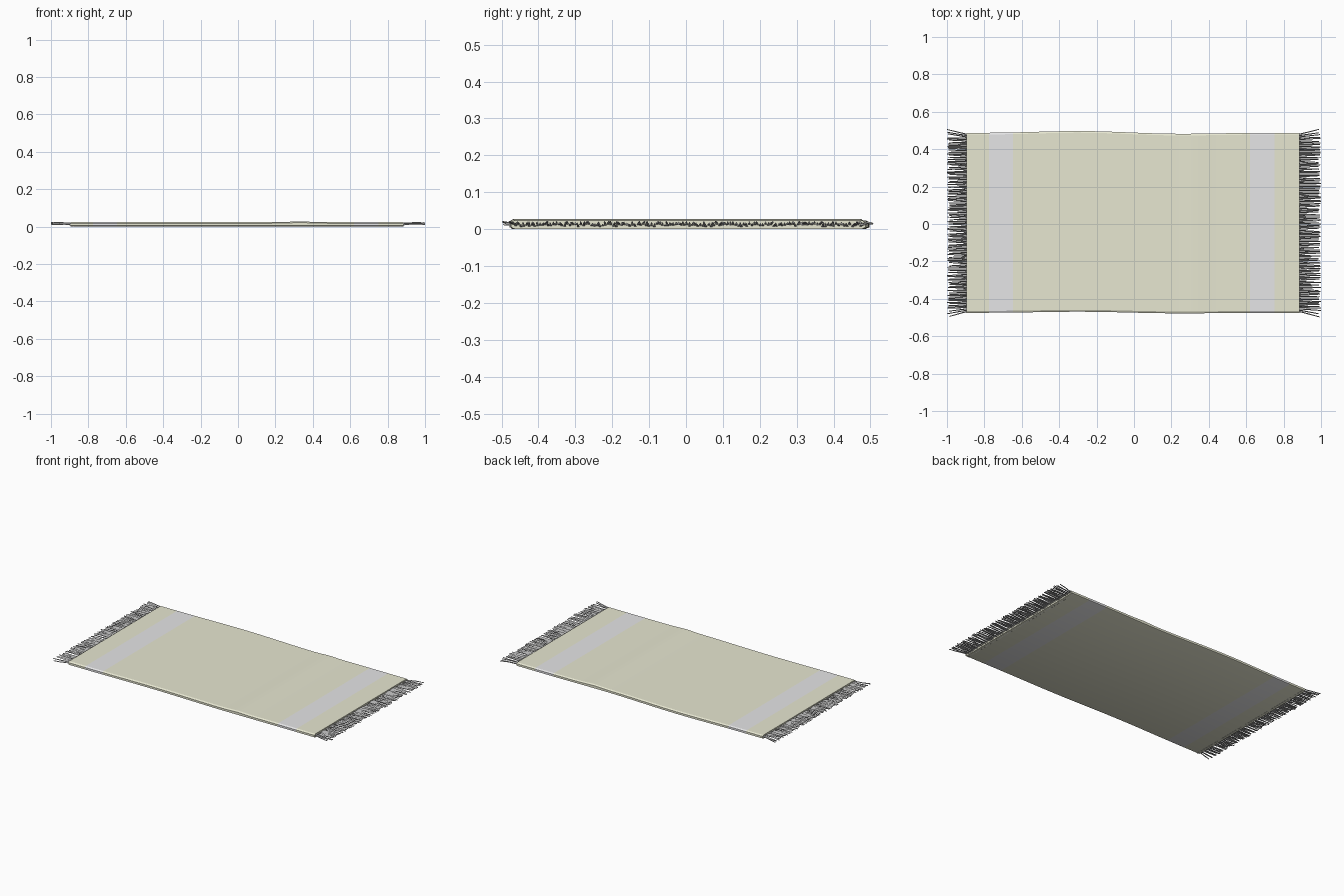
import bpy, bmesh, math, random
from mathutils import Vector

random.seed(4)
if "Cube" in bpy.data.objects:
    bpy.data.objects.remove(bpy.data.objects["Cube"])


def material(name, rgb):
    m = bpy.data.materials.new(name)
    m.use_nodes = True
    m.diffuse_color = (*rgb, 1)
    m.node_tree.nodes["Principled BSDF"].inputs["Base Color"].default_value = (*rgb, 1)
    return m


def make_object(name, bm, mats):
    bmesh.ops.recalc_face_normals(bm, faces=bm.faces)
    mesh = bpy.data.meshes.new(name)
    bm.to_mesh(mesh)
    bm.free()
    for m in mats:
        mesh.materials.append(m)
    obj = bpy.data.objects.new(name, mesh)
    bpy.context.collection.objects.link(obj)
    return obj


cream = material("cream_wool", (0.80, 0.80, 0.64))
grey = material("pale_grey_stripe", (0.80, 0.80, 0.81))
yarn = material("fringe_grey", (0.50, 0.50, 0.50))

LEFT, RIGHT = -0.895, 0.885
STRIPES = [(-0.775, -0.648), (0.62, 0.752)]


# Gentle waves along the long edges and over the surface
def sway(x):
    return 0.01 * math.exp(-((x + 0.3) / 0.3) ** 2) - 0.005 * math.exp(-((x - 0.24) / 0.25) ** 2)


def lift(x):
    return 0.004 * math.exp(-((x - 0.33) / 0.06) ** 2)


# Rug body: cross-section rings with bevelled long edges, swept along x
SECTION = [(-0.475, 0.005), (-0.465, 0.001), (0.478, 0.001), (0.487, 0.005),
           (0.487, 0.018), (0.478, 0.024), (-0.465, 0.024), (-0.475, 0.018)]
xs = sorted([LEFT + (RIGHT - LEFT) * i / 48 for i in range(49)] + [x for s in STRIPES for x in s])
bm = bmesh.new()
rings = []
for x in xs:
    rings.append([bm.verts.new((x, y + sway(x) * (1 if y > 0 else 0.6),
                                z + (lift(x) if z > 0.01 else 0))) for y, z in SECTION])
n = len(SECTION)
for a, b in zip(rings, rings[1:]):
    mid = (a[0].co.x + b[0].co.x) / 2
    for i in range(n):
        f = bm.faces.new((a[i], a[(i + 1) % n], b[(i + 1) % n], b[i]))
        f.material_index = int(any(lo < mid < hi for lo, hi in STRIPES))
for ring in (rings[0], rings[-1]):
    bm.faces.new(ring)
body = make_object("rug_body", bm, [cream, grey])
bpy.context.view_layer.objects.active = body
body.select_set(True)
bpy.ops.object.shade_smooth_by_angle(angle=math.radians(25))


# Fringe strand: a thin three-sided yarn through a list of points
def strand(bm, points, radius):
    rings = []
    for k, p in enumerate(points):
        r = radius * (1 - 0.1 * k)
        rings.append([bm.verts.new(p + Vector((0, r * math.cos(t), r * math.sin(t))))
                      for t in (math.pi / 2, math.pi * 7 / 6, math.pi * 11 / 6)])
    for a, b in zip(rings, rings[1:]):
        for i in range(3):
            j = (i + 1) % 3
            bm.faces.new((a[i], a[j], b[j], b[i]))
    bm.faces.new(rings[0])
    bm.faces.new(rings[-1])


# A fringe at each short end, stitched under the rug and splayed at the corners
COUNT = 130
for name, side, start in (("right_fringe", -1, LEFT), ("left_fringe", 1, RIGHT)):
    bm = bmesh.new()
    for i in range(COUNT):
        t = i / (COUNT - 1)
        y = -0.469 + 0.95 * t
        edge = max(0, abs(2 * t - 1) - 0.93) / 0.07
        drift = random.uniform(-0.006, 0.006) + math.copysign(0.022 * edge, t - 0.5)
        tip = side * random.uniform(0.985, 1.0)
        stitch = Vector((start - side * 0.018, y, 0.002))
        base = Vector((start + side * 0.004, y, random.uniform(0.009, 0.018)))
        end = Vector((tip, y + drift, random.uniform(0.011, 0.021)))
        middle = base.lerp(end, 0.5) + Vector((0, 0, random.uniform(-0.002, 0.003)))
        strand(bm, [stitch, base, middle, end], 0.004)
    make_object(name, bm, [yarn])
